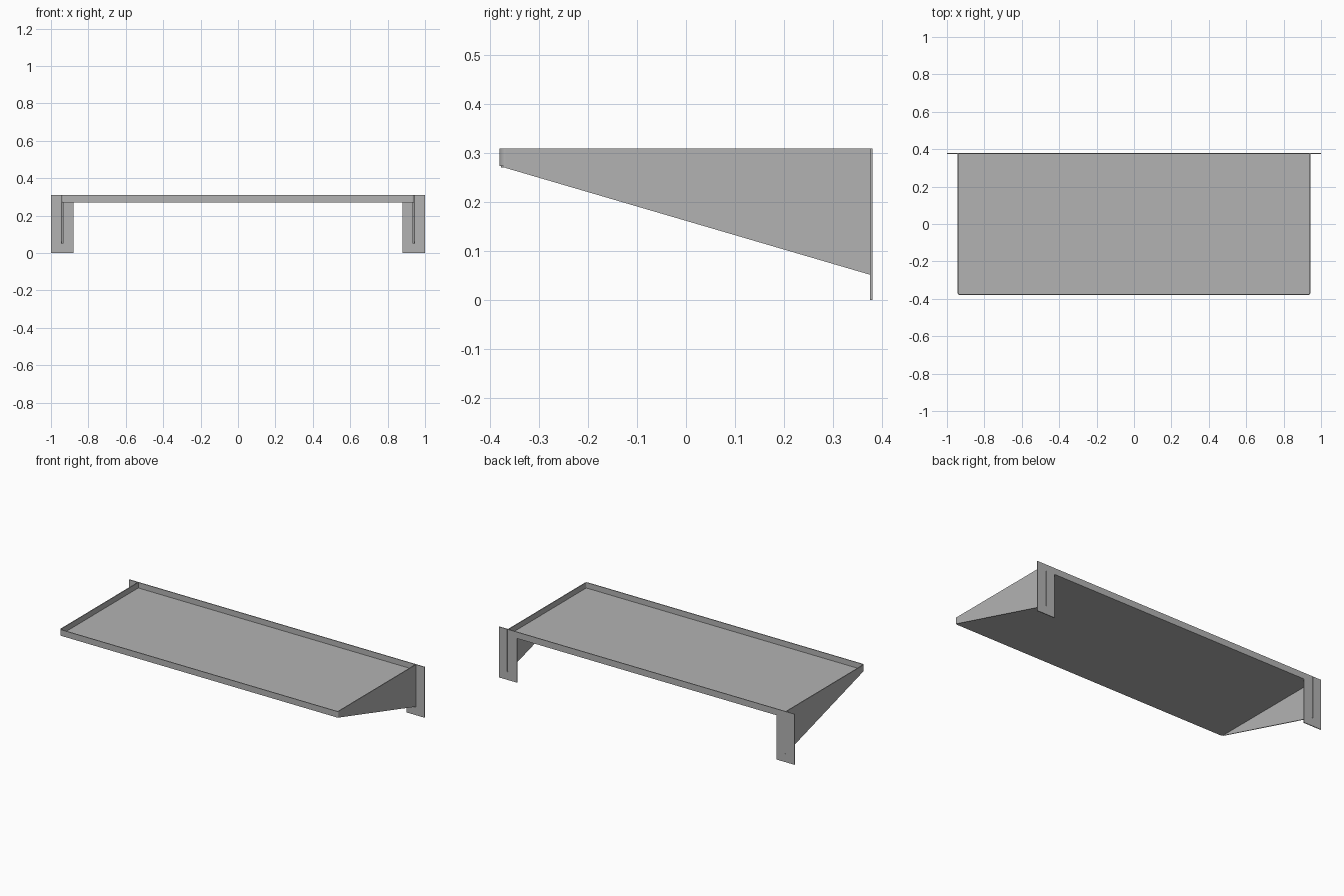
import bpy, bmesh, math

cube = bpy.data.objects.get("Cube")
if cube:
    bpy.data.objects.remove(cube, do_unlink=True)

HALF_W, FRONT, BACK = 0.943, -0.38, 0.38
TOP, FLOOR, SHEET = 0.31, 0.271, 0.005
RADIUS = 0.012

metal = bpy.data.materials.new("grey sheet metal")
metal.use_nodes = True
GREY = (0.45, 0.45, 0.45, 1)
metal.diffuse_color = GREY
metal.node_tree.nodes["Principled BSDF"].inputs["Base Color"].default_value = GREY


def finish(name, bm, thickness=SHEET):
    """Turn a surface into a sheet object thickened behind its normals."""
    mesh = bpy.data.meshes.new(name)
    bm.to_mesh(mesh)
    bm.free()
    mesh.materials.append(metal)
    obj = bpy.data.objects.new(name, mesh)
    bpy.context.collection.objects.link(obj)
    solid = obj.modifiers.new("thickness", 'SOLIDIFY')
    solid.thickness = thickness
    solid.offset = -1
    return obj


def polygon(name, points, thickness=SHEET):
    bm = bmesh.new()
    bm.faces.new([bm.verts.new(p) for p in points])
    return finish(name, bm, thickness)


def outline(inset, back):
    """Plan of the tray from left back, round the front corners, to right back."""
    w, f, r = HALF_W - inset, FRONT + inset, RADIUS - inset
    half = [(w, back)]
    for i in range(5):
        a = math.radians(90 * i / 4)
        half.append((w - r + r * math.cos(a), f + r - r * math.sin(a)))
    return half + [(-x, y) for x, y in reversed(half)]


# Tray floor
polygon("shelf_floor", [(x, y, FLOOR + SHEET) for x, y in reversed(outline(0.003, BACK - 0.002))])

# Front lip and tapering side brackets, bent from one sheet
bm = bmesh.new()
rows = []
for x, y in outline(0, BACK - 0.0005):
    bottom = 0.162 - 0.293 * y if y > FRONT + RADIUS - 0.001 else 0.274
    rows.append((bm.verts.new((x, y, bottom)), bm.verts.new((x, y, TOP))))
for (b0, t0), (b1, t1) in zip(rows, rows[1:]):
    bm.faces.new((b0, t0, t1, b1))
finish("front_lip_and_side_brackets", bm)

# Rear lip
polygon("rear_lip", [(HALF_W - 0.003, BACK, FLOOR), (-HALF_W + 0.003, BACK, FLOOR),
                     (-HALF_W + 0.003, BACK, TOP), (HALF_W - 0.003, BACK, TOP)])

# Wall plates, slotted from the top for the side brackets
for side, label in ((1, "left"), (-1, "right")):
    slot_in, slot_out, slot_end = HALF_W - 0.007, HALF_W + 0.002, 0.05
    shape = [(0.88, 0), (0.88, TOP), (slot_in, TOP), (slot_in, slot_end),
             (slot_out, slot_end), (slot_out, TOP), (1, TOP), (1, 0)]
    if side > 0:
        shape.reverse()
    shape = [(side * x, BACK, z) for x, z in shape]
    plate = polygon(label + "_wall_plate", shape)
    # Keep the outer face pointing backwards so the sheet thickens forwards
    if plate.data.polygons[0].normal.y < 0:
        plate.data.flip_normals()
